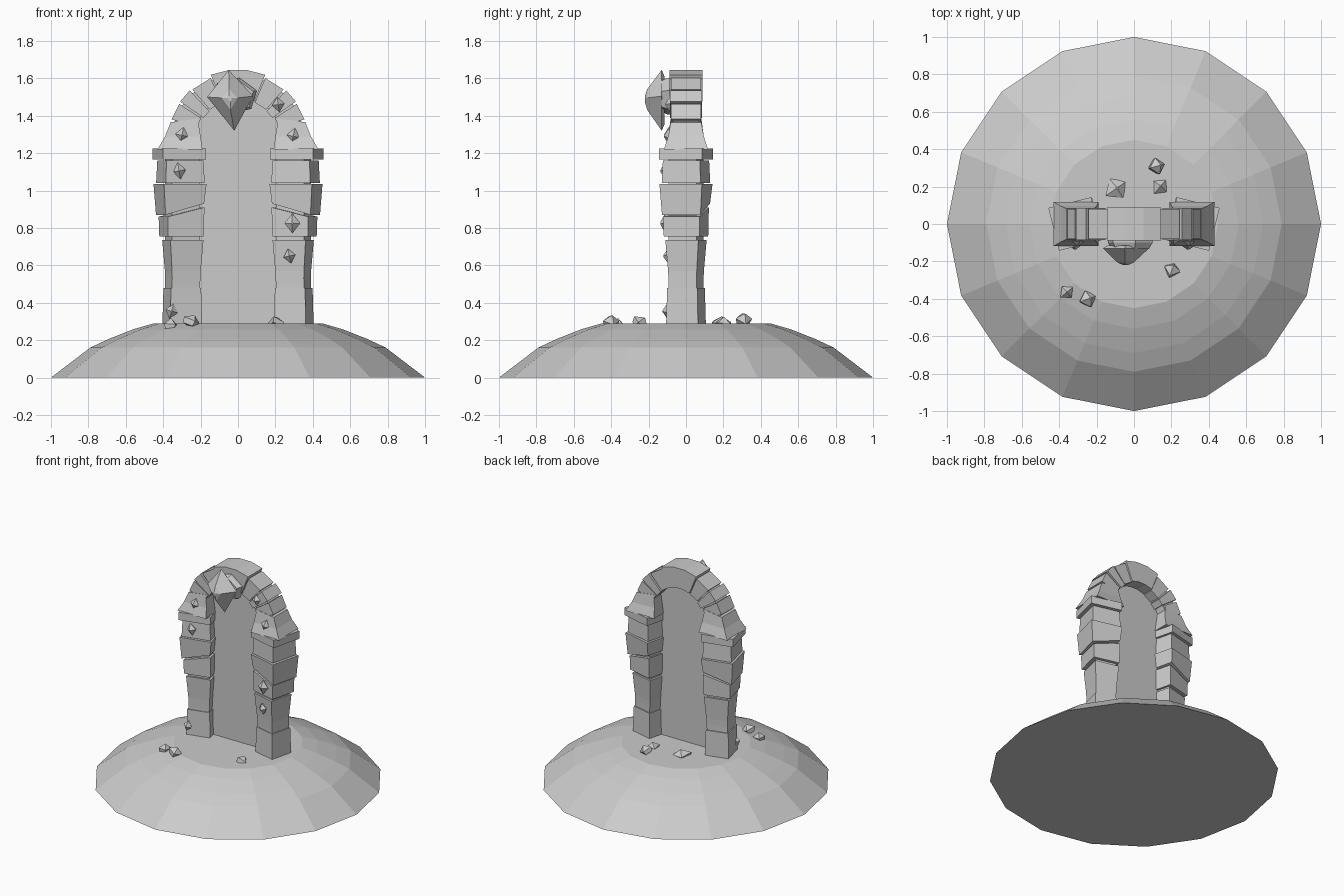
import bpy, bmesh
from math import sin, cos, pi, radians
from mathutils import Vector, Matrix

if "Cube" in bpy.data.objects:
    bpy.data.objects.remove(bpy.data.objects["Cube"])


def loft(name, rings, mat=Matrix()):
    """Skin a stack of equal-length rings and cap both ends, flat shaded."""
    bm = bmesh.new()
    vs = [[bm.verts.new(mat @ Vector(p)) for p in ring] for ring in rings]
    n = len(vs[0])
    for a, b in zip(vs, vs[1:]):
        for i in range(n):
            j = (i + 1) % n
            bm.faces.new((a[i], a[j], b[j], b[i]))
    bm.faces.new(vs[0])
    bm.faces.new(vs[-1])
    bmesh.ops.recalc_face_normals(bm, faces=bm.faces)
    me = bpy.data.meshes.new(name)
    bm.to_mesh(me)
    bm.free()
    ob = bpy.data.objects.new(name, me)
    bpy.context.collection.objects.link(ob)
    return ob


def pillar_block(name, side, cx, sections):
    """Square block splayed about z; sections are (z, half size, outward tilt)."""
    rings = [[(a * h, b * h, z + t * a * side)
              for a, b in ((-1, -1), (1, -1), (1, 1), (-1, 1))]
             for z, h, t in sections]
    turn = Matrix.Rotation(radians(-14 * side), 4, 'Z')
    return loft(name, rings, Matrix.Translation((side * cx, 0, 0)) @ turn)


ARCH_Z = 1.259


def voussoir(name, a0, a1, r0, r1, y, steps=1):
    """Wedge stone between two angles measured from straight up."""
    rings = []
    for i in range(steps + 1):
        a = radians(a0 + (a1 - a0) * i / steps)
        rings.append([(r * sin(a), yy, ARCH_Z + r * cos(a))
                      for r, yy in ((r0, -y), (r1, -y), (r1, y), (r0, y))])
    return loft(name, rings)


def gem(name, loc, w, h, depth, rot=Matrix()):
    """Faceted diamond pointing along -y, with a small front facet."""
    rings = [[(k * w, d, 0), (0, d, k * h), (-k * w, d, 0), (0, d, -k * h)]
             for k, d in ((0.8, 0.03), (1, 0), (0.12, -depth))]
    return loft(name, rings, Matrix.Translation(loc) @ rot)


# Mound
loft("mound", [[(r * cos(i * pi / 8), r * sin(i * pi / 8), z) for i in range(16)]
               for r, z in ((1, 0), (0.79, 0.16), (0.69, 0.207),
                            (0.56, 0.258), (0.45, 0.29))])

# Portal sheet inside the arch
outline = [(-0.24, 0.28), (0.24, 0.28)]
outline += [(0.26 * cos(i * pi / 12), ARCH_Z + 0.26 * sin(i * pi / 12)) for i in range(13)]
me = bpy.data.meshes.new("portal_sheet")
me.from_pydata([(x, 0, z) for x, z in outline], [], [range(len(outline))])
bpy.context.collection.objects.link(bpy.data.objects.new("portal_sheet", me))

# Pillars: stacked uneven stones around a recessed mortar core
STONES = [
    ("base_stone", 0.298, [(0.27, 0.088, 0), (0.48, 0.083, 0)]),
    ("second_stone", 0.295, [(0.495, 0.076, 0), (0.57, 0.079, 0), (0.735, 0.091, 0)]),
    ("third_stone", 0.302, [(0.755, 0.098, 0), (0.885, 0.101, -0.025)]),
    ("fourth_stone", 0.31, [(0.9, 0.106, -0.03), (1.035, 0.117, 0)]),
    ("fifth_stone", 0.308, [(1.04, 0.107, 0), (1.16, 0.102, 0)]),
    ("cap_stone", 0.315, [(1.165, 0.118, 0), (1.225, 0.118, 0)]),
    ("mortar_core", 0.297, [(0.27, 0.076, 0), (1.2, 0.078, 0)]),
]
for side, tag in ((-1, "left"), (1, "right")):
    for name, cx, sections in STONES:
        pillar_block(f"{tag}_{name}", side, cx, sections)
    # Flared springer on top of each cap
    loft(f"{tag}_springer", [
        [(side * x0, -y, z0), (side * x1, -y, z1), (side * x1, y, z1), (side * x0, y, z0)]
        for x0, z0, x1, z1, y in ((0.19, 1.22, 0.43, 1.22, 0.118),
                                  (0.2, 1.29, 0.39, 1.29, 0.095),
                                  (0.215, 1.385, 0.36, 1.365, 0.082))])
    # Arch stones
    for i, (a0, a1, r0, r1, y) in enumerate(((23, 41, 0.23, 0.372, 0.08),
                                             (43, 55, 0.225, 0.378, 0.085),
                                             (57, 71, 0.235, 0.375, 0.08))):
        voussoir(f"{tag}_arch_stone_{i + 1}", side * a0, side * a1, r0, r1, y)
voussoir("arch_mortar", -74, 74, 0.242, 0.358, 0.068, 12)
voussoir("keystone", -22, 22, 0.235, 0.388, 0.087, 3)

# Large crest gem and its plate
loft("crest_gem", [[(-0.165, y0, 1.5), (-0.05, y0, 1.645), (0.08, y0, 1.505), (-0.02, y0, 1.32)]
                   if k == 1 else
                   [(-0.045 - 0.12 * k, y0, 1.495), (-0.047, y0, 1.49 + 0.15 * k),
                    (-0.045 + 0.12 * k, y0, 1.495), (-0.04, y0, 1.49 - 0.17 * k)]
                   for k, y0 in ((0.8, -0.115), (1, -0.13), (0.35, -0.207), (0.1, -0.22))])
loft("crest_plate", [[(-0.02 + 0.125 * k * cos(i * pi / 3 + 0.3), y,
                       1.505 + 0.1 * k * sin(i * pi / 3 + 0.3)) for i in range(6)]
                     for k, y in ((1, -0.07), (1, -0.1), (0.85, -0.13))])

# Small gems set into the stones
for i, (x, y, z, s, roll) in enumerate((
        (-0.3, -0.092, 1.295, 0.036, 12), (-0.315, -0.112, 1.105, 0.036, -10),
        (-0.355, -0.1, 0.355, 0.034, 15), (0.215, -0.085, 1.46, 0.033, -8),
        (0.295, -0.092, 1.29, 0.036, 12), (0.29, -0.112, 0.825, 0.042, 0),
        (0.275, -0.096, 0.65, 0.032, -12))):
    gem(f"stone_gem_{i + 1}", (x, y, z), s, s * 1.25, 0.025,
        Matrix.Rotation(radians(roll), 4, 'Y'))

# Crystals lying on the mound, facing up with a slight lean
for i, (x, y, z, s, spin, lean) in enumerate((
        (-0.095, 0.19, 0.295, 0.07, 35, 10), (0.14, 0.2, 0.293, 0.05, 50, 8),
        (0.125, 0.31, 0.315, 0.05, 15, 35), (0.205, -0.24, 0.295, 0.05, 70, 40),
        (-0.36, -0.365, 0.285, 0.044, 40, 5), (-0.245, -0.4, 0.303, 0.052, 20, 25))):
    rot = (Matrix.Rotation(radians(spin), 4, 'Z') @ Matrix.Rotation(radians(lean), 4, 'Y')
           @ Matrix.Rotation(radians(-90), 4, 'X'))
    gem(f"ground_crystal_{i + 1}", (x, y, z), s, s * 0.9, 0.03, rot)
